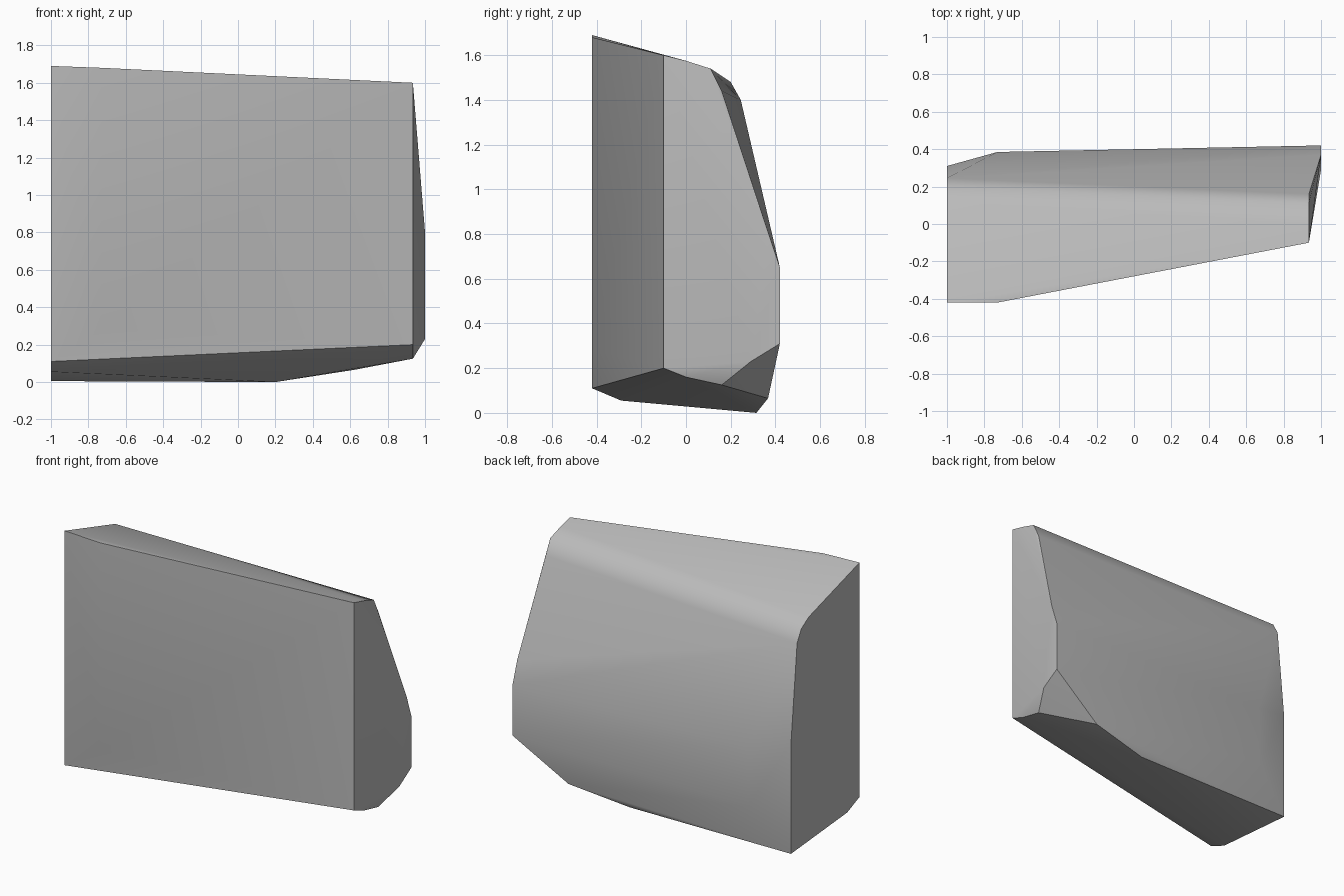
import bpy, bmesh, math

cube = bpy.data.objects.get("Cube")
if cube:
    bpy.data.objects.remove(cube)

# Stone colour
stone = bpy.data.materials.new("stone_grey")
stone.use_nodes = True
grey = (0.5, 0.5, 0.5, 1)
stone.diffuse_color = grey
stone.node_tree.nodes["Principled BSDF"].inputs["Base Color"].default_value = grey

# Cross-sections of the block: x position, then (y, z) corners
sections = [
    # Wide flat end
    (-1.0, [(-.42, .11), (-.42, 1.69), (.12, 1.53), (.2, 1.48), (.245, 1.4),
            (.31, .75), (.31, .005), (-.29, .055)]),
    # Bulge next to the wide end
    (-.73, [(-.42, .28), (-.42, 1.68), (.385, .68), (.385, .28)]),
    # Underside corners
    (.2, [(.315, 0)]),
    (.62, [(.367, .065)]),
    # Narrow end, lower part of the flat face
    (.935, [(-.1, .2), (-.1, 1.6), (0, 1.575), (.11, 1.54), (.16, 1.44),
            (.16, .125), (0, .16)]),
    # Outermost rear corner
    (1.0, [(.29, .23), (.42, .31), (.42, .65), (.37, .8)]),
]

# Wrap the sections in one chiselled block
bm = bmesh.new()
for x, corners in sections:
    for y, z in corners:
        bm.verts.new((x, y, z))
hull = bmesh.ops.convex_hull(bm, input=bm.verts)
inside = [v for v in bm.verts if not v.link_faces]
bmesh.ops.delete(bm, geom=inside, context='VERTS')
bmesh.ops.dissolve_limit(bm, angle_limit=math.radians(1), verts=bm.verts, edges=bm.edges)
bmesh.ops.recalc_face_normals(bm, faces=bm.faces)

mesh = bpy.data.meshes.new("stone_block")
bm.to_mesh(mesh)
bm.free()
mesh.materials.append(stone)
block = bpy.data.objects.new("stone_block", mesh)
bpy.context.collection.objects.link(block)

# Soft facets with crisp main edges
bpy.ops.object.select_all(action='DESELECT')
block.select_set(True)
bpy.context.view_layer.objects.active = block
bpy.ops.object.shade_smooth_by_angle(angle=math.radians(30))
